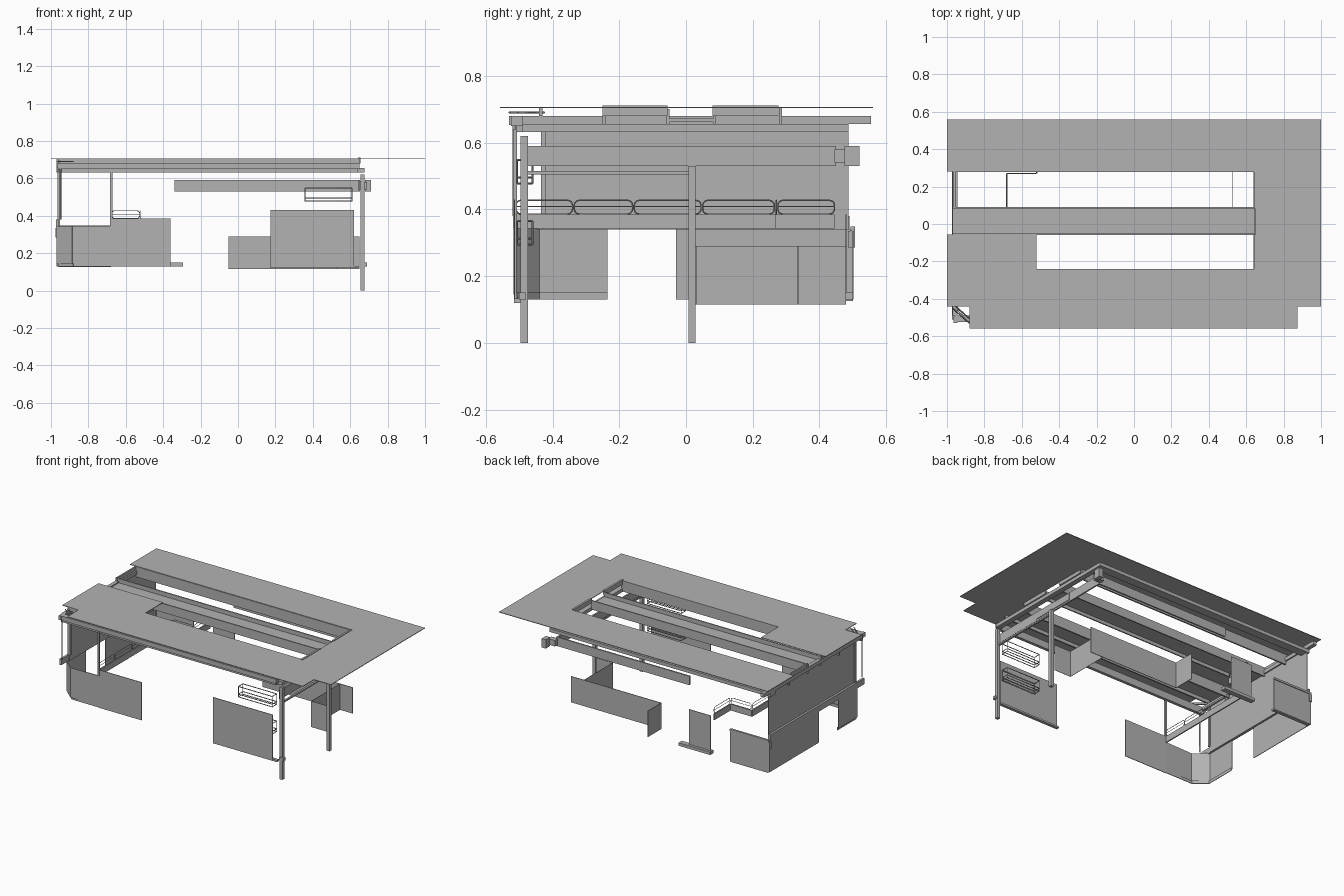
import bpy, bmesh, math
from mathutils import Vector

if "Cube" in bpy.data.objects:
    bpy.data.objects.remove(bpy.data.objects["Cube"])

grey = bpy.data.materials.new('mid_grey')
grey.diffuse_color = (.45, .45, .45, 1)
grey.use_nodes = True
grey.node_tree.nodes["Principled BSDF"].inputs["Base Color"].default_value = grey.diffuse_color

def add(name, data):
    data.materials.append(grey)
    bpy.context.collection.objects.link(bpy.data.objects.new(name, data))

def prism(name, pts, z0, z1):
    bm = bmesh.new()
    f = bm.faces.new([bm.verts.new((x, y, z0)) for x, y in pts])
    top = bmesh.ops.extrude_face_region(bm, geom=[f])['geom']
    bmesh.ops.translate(bm, vec=(0, 0, z1 - z0),
                        verts=[v for v in top if isinstance(v, bmesh.types.BMVert)])
    bmesh.ops.recalc_face_normals(bm, faces=bm.faces)
    me = bpy.data.meshes.new(name)
    bm.to_mesh(me)
    bm.free()
    add(name, me)

def box(name, x0, x1, y0, y1, z0, z1):
    prism(name, [(x0, y0), (x1, y0), (x1, y1), (x0, y1)], z0, z1)

def wall(name, path, z0, z1, t=0.004):
    # upright panels along a plan path
    for (ax, ay), (bx, by) in zip(path, path[1:]):
        d = Vector((bx - ax, by - ay)).normalized()
        nx, ny = -d.y * t / 2, d.x * t / 2
        prism(name, [(ax - nx, ay - ny), (bx - nx, by - ny),
                     (bx + nx, by + ny), (ax + nx, ay + ny)], z0, z1)

def tube(name, pts, r=0.003, closed=False):
    cu = bpy.data.curves.new(name, 'CURVE')
    cu.dimensions = '3D'
    cu.bevel_depth = r
    cu.bevel_resolution = 0
    sp = cu.splines.new('POLY')
    sp.points.add(len(pts) - 1)
    for p, c in zip(sp.points, pts):
        p.co = (*c, 1)
    sp.use_cyclic_u = closed
    add(name, cu)

# Roof sheet wrapping around the two skylight openings
prism('roof_sheet', [(-1, .56), (1, .56), (1, -.44), (.873, -.44), (.873, -.558), (-.88, -.558),
                     (-.88, -.44), (-1, -.44), (-1, -.055), (-.52, -.055), (-.52, -.24),
                     (.65, -.24), (.65, .28), (-1, .28)], .703, .707)

# Central roof beam with raised lips
box('centre_beam', -.97, .645, -.055, .088, .662, .672)
for y in (-.058, .082):
    box('centre_beam_lip', -.97, .645, y, y + .008, .64, .70)

# Beams under the roof
box('back_opening_beam', -.97, .65, .278, .288, .635, .703)
box('front_opening_beam', -.97, .65, -.25, -.24, .635, .703)
for y0, y1 in ((-.25, -.055), (.08, .277)):
    box('opening_end_fascia', .642, .655, y0, y1, .68, .711)
    box('opening_left_fascia', -.965, -.955, y0, y1, .675, .703)
box('front_eave_beam', -.96, .65, -.525, -.49, .65, .68)
box('front_eave_trim', -.96, .64, -.51, -.49, .632, .65)
box('front_eave_top', -.96, .65, -.44, -.43, .68, .703)
box('back_eave_beam', -.97, .65, .43, .487, .632, .655)
box('right_eave_beam', .64, .675, -.49, .487, .632, .655)
box('left_eave_beam', -.97, -.945, -.49, .555, .655, .68)
for k in (0, .025):
    tube('corner_strut', [(-.97, -.45 + k, .69), (-.88, -.53 + k, .69)], .0035)

# Hanging fascia around the right and back sides
box('right_fascia', .642, .652, -.48, .45, .53, .59)
box('right_fascia_plate', .652, .656, -.135, .175, .54, .585)
box('back_fascia', -.34, .652, .44, .45, .53, .59)
box('fascia_corner_box', .68, .71, .475, .52, .53, .59)
box('fascia_corner_link', .64, .69, .445, .48, .54, .58)

# Posts on the right and the thin inner posts
for y, h in ((-.485, .62), (.018, .53)):
    box('right_post', .655, .677, y - .011, y + .011, 0, h)
box('post_rail', .655, .668, -.475, .01, .505, .515)
box('inner_post', -.684, -.672, -.518, -.506, .345, .64)
box('left_front_bracket', -.965, -.945, -.53, -.495, .652, .68)
tube('left_front_rod', [(-.95, -.515, .38), (-.95, -.515, .66)], .005)
box('left_corner_post', -.965, -.945, -.435, -.42, .38, .65)

# Left wall: solid above, with a doorway below
wall('left_upper_wall', [(-.955, -.43), (-.955, .487)], .34, .655)
wall('left_front_counter', [(-.68, -.51), (-.885, -.515), (-.968, -.44), (-.968, -.235)], .145, .345)
wall('left_front_counter_base', [(-.68, -.507), (-.88, -.507), (-.96, -.44), (-.96, -.235)], .13, .15)
wall('front_counter_panel', [(-.68, -.51), (-.36, -.51)], .13, .385)
wall('left_back_counter', [(-.968, -.03), (-.968, .5), (-.68, .5)], .13, .34)
wall('left_ledge', [(-.965, -.51), (-.965, .49)], .34, .38, .014)
wall('back_ledge', [(-.968, .5), (-.68, .5)], .335, .348, .014)
box('left_back_bracket', -.975, -.955, .485, .507, .285, .335)
wall('back_counter_panel', [(-.52, .48), (-.36, .48)], .13, .385)
box('back_floor_strip', -.53, -.295, .465, .5, .13, .15)
box('back_left_floor_strip', -.96, -.68, .48, .5, .125, .137)

# Inner counter edge and its railing of rounded loops
path = [(-.68, -.51), (-.68, .27), (-.52, .27), (-.52, .445)]
wall('inner_counter_edge', path, .342, .384, .008)

def loop(a, b, z0=.386, z1=.427, r=.015):
    a, b = Vector(a), Vector(b)
    L = (b - a).length
    d = (b - a) / L
    pts = []
    for cx, cz, s in ((L - r, z0 + r, -90), (L - r, z1 - r, 0), (r, z1 - r, 90), (r, z0 + r, 180)):
        for k in range(4):
            t = math.radians(s + 30 * k)
            p = a + d * (cx + r * math.cos(t))
            pts.append((p.x, p.y, cz + r * math.sin(t)))
    tube('railing_loop', pts, .0022, True)
    tube('railing_mid_bar', [(*a, .408), (*b, .408)], .0016)

for y0, y1 in ((-.51, -.34), (-.335, -.16), (-.155, .045), (.05, .265)):
    loop((-.68, y0), (-.68, y1))
loop((-.675, .27), (-.525, .27))
loop((-.52, .275), (-.52, .445))

# Bar counter at the back right
wall('bar_counter', [(-.05, .48), (-.05, .335), (.62, .335)], .115, .29)
wall('bar_counter_return', [(.525, .335), (.525, .03), (.65, .03)], .115, .29, .002)

# Front right panel with base and two racks hanging behind it
wall('front_right_panel', [(.175, -.514), (.62, -.514)], .13, .43)
box('front_right_base', .175, .65, -.515, -.495, .12, .132)
box('front_right_foot', .655, .69, -.50, -.48, .13, .15)
for z in (.478, .295):
    for h in (0, .018, .07):
        tube('rack_frame', [(.358, -.507, z + h), (.61, -.507, z + h),
                            (.61, -.46, z + h), (.358, -.46, z + h)], .003, True)
    for x in (.358, .61):
        for y in (-.507, -.46):
            tube('rack_upright', [(x, y, z), (x, y, z + .07)], .003)
